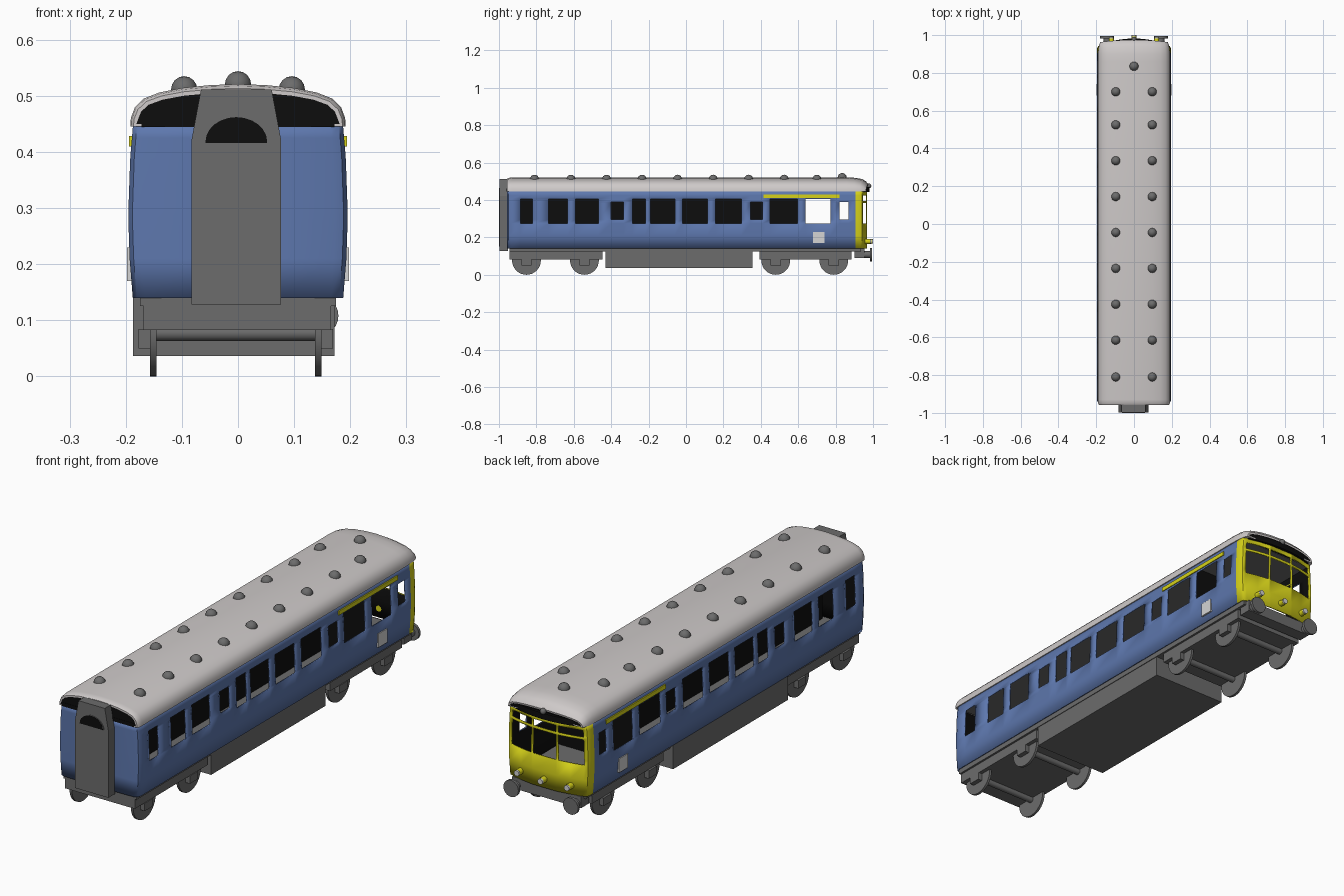
import bpy, bmesh, math
from mathutils import Matrix, Vector

if "Cube" in bpy.data.objects:
    bpy.data.objects.remove(bpy.data.objects["Cube"])


def mat(name, r, g, b):
    m = bpy.data.materials.new(name)
    m.diffuse_color = (r, g, b, 1)
    m.use_nodes = True
    m.node_tree.nodes["Principled BSDF"].inputs["Base Color"].default_value = m.diffuse_color
    return m


BLUE = mat("blue paint", .11, .185, .42)
BLACK = mat("black interior", .004, .004, .004)
YELLOW = mat("yellow paint", .68, .65, .01)
GREY = mat("dark grey metal", .15, .15, .15)
ROOF = mat("pale roof", .62, .59, .585)
LIGHT = mat("light grey", .66, .66, .66)


def finish(bm, name, *mats, smooth=False):
    bmesh.ops.recalc_face_normals(bm, faces=bm.faces)
    me = bpy.data.meshes.new(name)
    bm.to_mesh(me)
    bm.free()
    for m in mats:
        me.materials.append(m)
    ob = bpy.data.objects.new(name, me)
    bpy.context.collection.objects.link(ob)
    if smooth:
        bpy.context.view_layer.objects.active = ob
        ob.select_set(True)
        bpy.ops.object.shade_smooth_by_angle(angle=math.radians(35))
        ob.select_set(False)
    return ob


def box(name, m, x0, x1, y0, y1, z0, z1):
    bm = bmesh.new()
    bmesh.ops.create_cube(bm, size=1)
    for v in bm.verts:
        v.co = Vector((x0 + (v.co.x + .5) * (x1 - x0), y0 + (v.co.y + .5) * (y1 - y0),
                       z0 + (v.co.z + .5) * (z1 - z0)))
    return finish(bm, name, m)


def cyl(name, m, r, length, centre, axis, seg=24):
    bm = bmesh.new()
    bmesh.ops.create_cone(bm, cap_ends=True, segments=seg, radius1=r, radius2=r, depth=length)
    bm.transform(Matrix.Translation(centre) @ Matrix.Rotation(math.pi / 2, 4, axis))
    return finish(bm, name, m, smooth=True)


def ball(name, m, r, centre):
    bm = bmesh.new()
    bmesh.ops.create_uvsphere(bm, u_segments=14, v_segments=8, radius=r)
    bm.transform(Matrix.Translation(centre))
    return finish(bm, name, m, smooth=True)


def prism(name, m, pts, depth):
    # extrude a flat outline along a vector
    bm = bmesh.new()
    f = bm.faces.new([bm.verts.new(p) for p in pts])
    r = bmesh.ops.extrude_face_region(bm, geom=[f])
    bmesh.ops.translate(bm, vec=depth, verts=[g for g in r["geom"] if isinstance(g, bmesh.types.BMVert)])
    return finish(bm, name, m)


# body shell: plan loop lofted through height, with open windows
tall = [(-.885, -.82), (-.735, -.633), (-.59, -.467), (-.287, -.217), (-.19, -.06),
        (-.02, .115), (.158, .297), (.45, .595), (.64, .773)]
small = [(-.40, -.333), (.345, .41), (.82, .87)]
cab = [(-.168, -.062), (-.054, .054), (.062, .168)]
zs = [.14, .21, .275, .295, .385, .39, .395, .405, .425, .45]
breaks = sorted([y for w in tall + small for y in w] + [-.935, .905, .93])
half = [(.08, -.957), (.165, -.955), (.18, -.95)] + [(.187, y) for y in breaks] + \
       [(.182, .942), (.168, .947), (.115, .96), (.062, .968), (.054, .969)]
plan = half + [(-x, y) for x, y in reversed(half)]


def inside(v, spans):
    return any(a < v < b for a, b in spans)


bm = bmesh.new()
rings = []
for z in zs:
    s = 1 + .045 * max(0, 1 - ((z - .29) / .155) ** 2)
    rings.append([bm.verts.new((x * s, y, z)) for x, y in plan])
n = len(plan)
for k in range(len(zs) - 1):
    zc = (zs[k] + zs[k + 1]) / 2
    for i in range(n):
        j = (i + 1) % n
        xc, yc = (plan[i][0] + plan[j][0]) / 2, (plan[i][1] + plan[j][1]) / 2
        if yc > .94:
            hole = inside(xc, cab) and (.275 < zc < .385 or .395 < zc < .425)
        else:
            hole = abs(xc) > .185 and ((inside(yc, tall) and .275 < zc < .405)
                                       or (inside(yc, small) and .295 < zc < .39))
        if not hole:
            f = bm.faces.new((rings[k][i], rings[k][j], rings[k + 1][j], rings[k + 1][i]))
            f.material_index = 2 if yc > .905 else 0
body = finish(bm, "body_shell", BLUE, BLACK, YELLOW, BLACK, smooth=True)
mod = body.modifiers.new("thickness", "SOLIDIFY")
mod.thickness, mod.offset, mod.material_offset = .006, -1, 1

# interior
box("floor", GREY, -.175, .175, -.945, .935, .125, .15)
box("ceiling", GREY, -.18, .18, -.94, .935, .44, .448)
box("centre_partition", BLACK, -.004, .004, -.93, .617, .15, .44)
box("cab_bulkhead", BLACK, -.18, .18, .612, .622, .15, .44)

# roof: arched section lofted with domed ends, black end panels
arch = [(.192, 0), (.191, .015), (.184, .034), (.168, .05), (.14, .061), (.10, .069), (.05, .074), (0, .076)]
arch = arch + [(-x, z) for x, z in reversed(arch[:-1])]
bm = bmesh.new()
secs = []
for y, h, w in [(-.957, .9, .97), (-.95, .96, .99), (-.93, 1, 1), (.86, 1, 1), (.90, .97, .995),
                (.93, .88, .98), (.95, .72, .96), (.963, .5, .93)]:
    secs.append([bm.verts.new((x * w, y + (.012 * (1 - (x / .192) ** 2) if y > .9 else 0), .445 + z * h))
                 for x, z in arch])
for a, b in zip(secs, secs[1:]):
    for i in range(len(arch)):
        j = (i + 1) % len(arch)
        bm.faces.new((a[i], a[j], b[j], b[i]))
caps = [bm.faces.new(secs[0]), bm.faces.new(secs[-1])]
bmesh.ops.recalc_face_normals(bm, faces=bm.faces)
bmesh.ops.inset_individual(bm, faces=caps, thickness=.007)
for f in caps:
    f.material_index = 1
finish(bm, "roof", ROOF, BLACK, smooth=True)
box("end_header_panel", BLACK, -.172, .172, -.9585, -.955, .444, .46)

# roof ventilators
for y in (.70, .525, .335, .145, -.045, -.235, -.425, -.615, -.81):
    for x in (-.096, .096):
        ball("roof_ventilator", GREY, .024, (x, y, .511))
ball("roof_ventilator_centre", GREY, .024, (0, .835, .52))

# end gangway with arched door
prism("gangway", GREY, [(-.083, -.998, .128), (.077, -.998, .128), (.077, -.998, .42), (.06, -.998, .511),
                        (-.066, -.998, .511), (-.083, -.998, .42)], (0, .045, 0))


def arch_pts(w, z0, z1, z2, y):
    return [(-w - .003, y, z0), (w - .003, y, z0)] + \
           [(w * math.cos(t) - .003, y, z1 + (z2 - z1) * math.sin(t))
            for t in [math.pi * i / 12 for i in range(13)]]


prism("gangway_door", GREY, arch_pts(.06, .15, .415, .464, -1.0), (0, .006, 0))
prism("door_arch_opening", BLACK, arch_pts(.055, .416, .418, .462, -1.001), (0, .005, 0))

# painted side details on both sides
for s in (-1, 1):
    x0, x1 = sorted((s * .184, s * .194))
    box("yellow_stripe", YELLOW, x0, x1, .415, .82, .41, .428)
    x0, x1 = sorted((s * .189, s * .1975))
    box("side_notice_panel", LIGHT, x0, x1, .68, .74, .17, .23)

# cab end: black visor, lamps
visor = [(-.165 + .33 * i / 12, 0) for i in range(13)]
visor = [(x, .982 - 1.0 * x * x, .442) for x, _ in visor] + [(.165, .93, .442), (-.165, .93, .442)]
prism("cab_visor", BLACK, visor, (0, 0, .026))
ball("top_lamp", GREY, .013, (0, .978, .475))
for x in (-.12, 0, .12):
    yb = .958 if x else .968
    cyl("lamp_body", YELLOW, .013, .03, (x, yb + .01, .178), 'X', 16)
    cyl("lamp_lens", LIGHT, .012, .008, (x, yb + .028, .178), 'X', 16)

# buffers and beam
box("buffer_beam", GREY, -.165, .165, .90, .955, .09, .14)
for x in (-.143, .143):
    cyl("buffer_shank", GREY, .018, .07, (x, .955, .108), 'X', 16)
    cyl("buffer_head", GREY, .036, .012, (x, .989, .108), 'X')

# underfloor tank
box("underfloor_equipment", GREY, -.187, .172, -.43, .355, .036, .14)

# bogies, wheels and axle boxes
for y0, y1, axles in ((-.943, -.447, (-.853, -.543)), (.393, .885, (.48, .79))):
    box("bogie_frame", GREY, -.168, .166, y0, y1, .083, .135)
    for y in axles:
        cyl("axle", GREY, .014, .29, (-.004, y, .077), 'Y', 12)
        for s in (-1, 1):
            xc = -.004 + s * .147
            cyl("wheel", GREY, .077, .011, (xc, y, .077), 'Y', 32)
            a, b = sorted((xc, xc + s * .026))
            box("axle_box", GREY, a, b, y - .027, y + .027, .05, .084)
